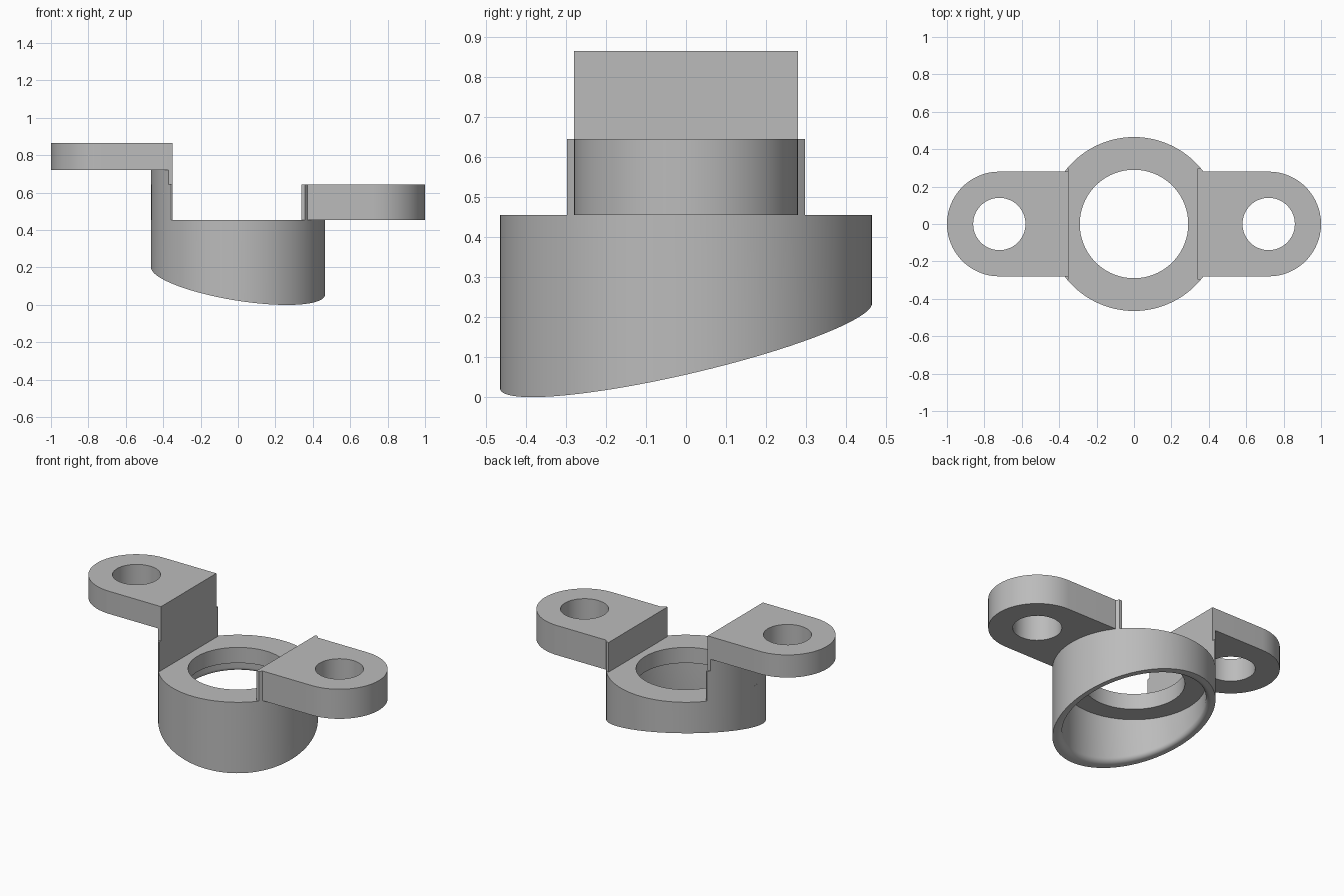
import bpy, bmesh, math
from math import sin, cos, pi, sqrt, asin

cube = bpy.data.objects.get("Cube")
if cube:
    bpy.data.objects.remove(cube, do_unlink=True)

GREY = (0.5, 0.5, 0.5, 1.0)
mat = bpy.data.materials.new("plain grey")
mat.use_nodes = True
mat.diffuse_color = GREY
mat.node_tree.nodes["Principled BSDF"].inputs["Base Color"].default_value = GREY

R = 0.465          # outer radius of the collar
TOP = 0.455        # top of the collar
BORE = 0.29        # radius of the centre hole
CAVITY = 0.41      # radius of the lower socket
LEDGE = 0.355      # underside of the top flange
HALF = 0.28        # half width of the arms
SHOULDER = 0.298   # half width of the posts
SEGMENTS = 96


def finish(name, bm):
    bmesh.ops.recalc_face_normals(bm, faces=bm.faces)
    for f in bm.faces:
        f.smooth = True
    mesh = bpy.data.meshes.new(name)
    bm.to_mesh(mesh)
    bm.free()
    mesh.set_sharp_from_angle(angle=math.radians(30))
    mesh.materials.append(mat)
    obj = bpy.data.objects.new(name, mesh)
    bpy.context.collection.objects.link(obj)
    return obj


def arc(cx, cy, r, a0, a1, n):
    return [(cx + r * cos(a0 + (a1 - a0) * i / n),
             cy + r * sin(a0 + (a1 - a0) * i / n)) for i in range(n + 1)]


def prism(name, outline, z0, z1, hole=None):
    """Extrude an outline, optionally with a hole, between two heights."""
    bm = bmesh.new()
    edges = []
    for loop in filter(None, (outline, hole)):
        vs = [bm.verts.new((x, y, z0)) for x, y in loop]
        edges += [bm.edges.new((vs[i - 1], vs[i])) for i in range(len(vs))]
    bmesh.ops.triangle_fill(bm, use_beauty=True, use_dissolve=False, edges=edges)
    res = bmesh.ops.extrude_face_region(bm, geom=bm.faces[:], use_keep_orig=True)
    for v in res["geom"]:
        if isinstance(v, bmesh.types.BMVert):
            v.co.z = z1
    return finish(name, bm)


def slant(x, y):
    """Height of the slanted lower opening."""
    return 0.128 - 0.155 * x + 0.228 * y


def collar():
    # Each ring is a radius plus a flat height, or a lift above the slant
    rings = [(BORE, TOP, False), (R, TOP, False), (R, 0, True)]
    fillet = 0.03
    rings += [(CAVITY + fillet * (1 - sin(t)), fillet * (1 - cos(t)), True)
              for t in (i * pi / 12 for i in range(7))]
    rings += [(CAVITY, LEDGE, False), (BORE, LEDGE, False)]
    bm = bmesh.new()
    loops = []
    for r, h, slanted in rings:
        loop = []
        for i in range(SEGMENTS):
            x, y = r * cos(2 * pi * i / SEGMENTS), r * sin(2 * pi * i / SEGMENTS)
            loop.append(bm.verts.new((x, y, h + slant(x, y) if slanted else h)))
        loops.append(loop)
    for k, a in enumerate(loops):
        b = loops[(k + 1) % len(loops)]
        for i in range(SEGMENTS):
            j = (i + 1) % SEGMENTS
            bm.faces.new((a[i], a[j], b[j], b[i]))
    return finish("slanted_collar", bm)


def flip(pts):
    return [(-x, y) for x, y in pts]


def post_outline(inner_x, half):
    """Slice of the collar circle beyond inner_x, limited in width."""
    a = asin(half / R)
    return [(inner_x, -half)] + arc(0, 0, R, -a, a, 24) + [(inner_x, half)]


collar()
eye_hole = arc(0.72, 0, 0.14, 0, 2 * pi, 48)[:-1]
tip = arc(0.72, 0, HALF, -pi / 2, pi / 2, 32)

# Left arm, with its narrow shoulders flush with the collar
a0, a1 = asin(SHOULDER / R), asin(HALF / R)
lower = arc(0, 0, R, -a0, -a1, 4)
upper = [(x, -y) for x, y in reversed(lower)]
prism("left_arm", [(0.34, -SHOULDER)] + lower + tip + upper + [(0.34, SHOULDER)],
      TOP, 0.645, eye_hole)

# Right arm raised on a two-step post
prism("right_post_lower", flip(post_outline(0.35, SHOULDER)), TOP, 0.645)
prism("right_post_upper", flip(post_outline(0.35, HALF)), 0.645, 0.72)
prism("right_arm", flip([(0.35, -HALF)] + tip + [(0.35, HALF)]),
      0.72, 0.865, flip(eye_hole))
